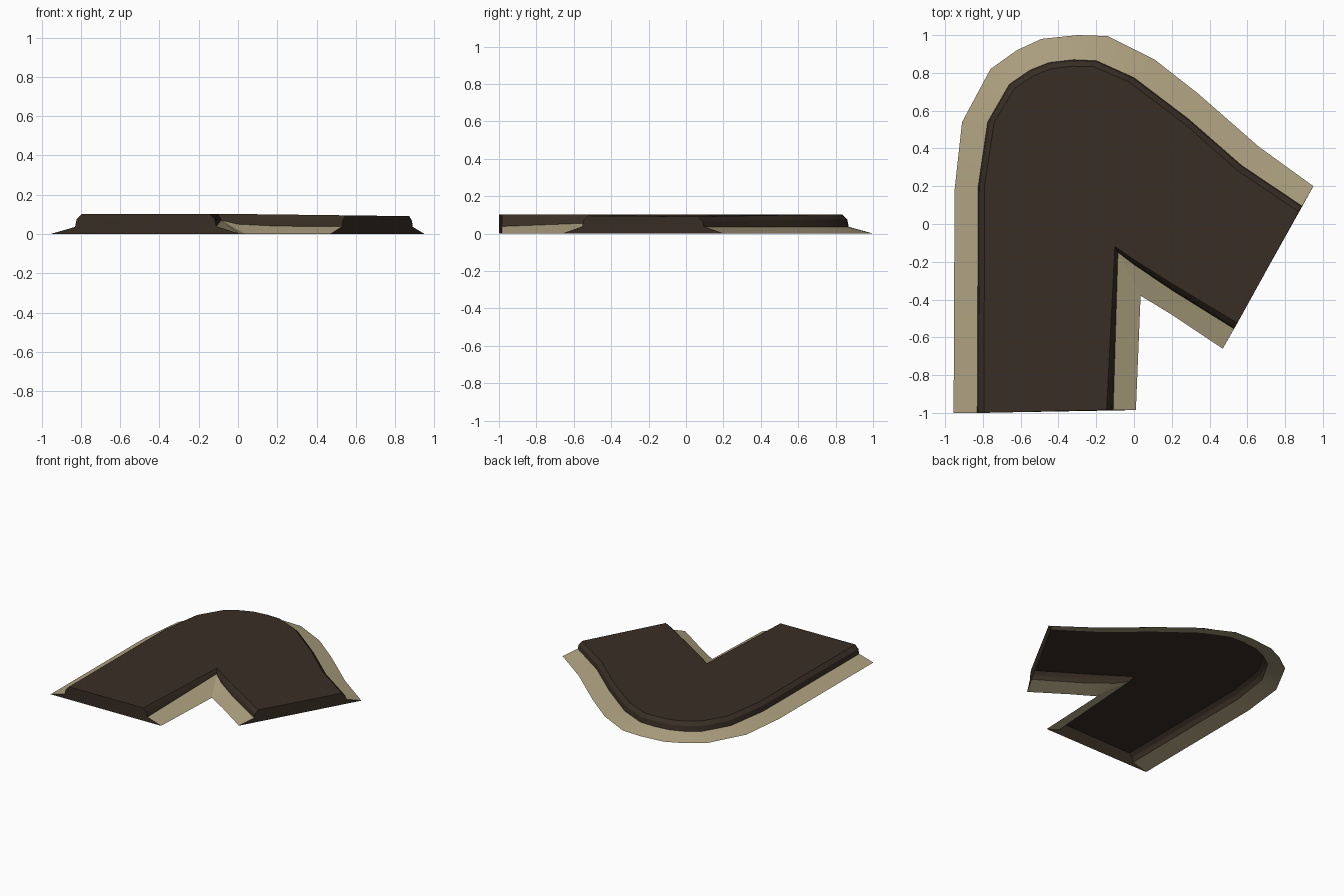
import bpy, bmesh
from mathutils import Vector

if "Cube" in bpy.data.objects:
    bpy.data.objects.remove(bpy.data.objects["Cube"])

# Plan outlines of the bend: foot of the verge, and edge of the tarmac
outer_foot = [(-.955, -1), (-.95, .18), (-.91, .54), (-.76, .82), (-.62, .92), (-.49, .98),
              (-.30, 1), (-.14, .995), (.11, .87), (.34, .69), (.66, .41), (.95, .2)]
outer_edge = [(-.83, -1), (-.825, .2), (-.775, .54), (-.66, .74), (-.55, .815), (-.45, .855),
              (-.32, .87), (-.20, .865), (0, .775), (.29, .555), (.57, .31), (.89, .095)]
inner_foot = [(.01, -.985), (.035, -.38), (.06, -.395), (.2, -.48), (.47, -.66)]
inner_edge = [(-.11, -.985), (-.085, -.15), (0, -.215), (.2, -.35), (.53, -.555)]
outer_rise = [.036] * 12
inner_rise = [.038, .07, .05, .04, .038]


def material(name, colour):
    m = bpy.data.materials.new(name)
    m.diffuse_color = (*colour, 1)
    m.use_nodes = True
    m.node_tree.nodes["Principled BSDF"].inputs["Base Color"].default_value = m.diffuse_color
    return m


def drop(x):
    """The surface dips slightly toward the right-hand end."""
    return 1 - .11 * min(1, max(0, x / .87))


def rings(foot, edge, rise):
    """Foot, kerb base, kerb shoulder and top rows for one side of the road."""
    rows = [[], [], [], []]
    for f, e, h in zip(foot, edge, rise):
        f, e = Vector(f), Vector(e)
        d = (e - f).normalized()
        top = .102 * drop(e.x)
        for row, p, z in zip(rows, (f, e, e + d * .008, e + d * .035),
                             (0, h, max(.075 * drop(e.x), h + .008), top)):
            row.append(Vector((p.x, p.y, z)))
    return rows


def build(name, faces, mat):
    bm = bmesh.new()
    for pts in faces:
        bm.faces.new([bm.verts.new(p) for p in pts])
    bmesh.ops.remove_doubles(bm, verts=bm.verts, dist=1e-5)
    bmesh.ops.recalc_face_normals(bm, faces=bm.faces)
    if sum(f.normal.z * f.calc_area() for f in bm.faces) < 0:
        bmesh.ops.reverse_faces(bm, faces=bm.faces)
    bmesh.ops.triangulate(bm, faces=[f for f in bm.faces if len(f.verts) > 4])
    me = bpy.data.meshes.new(name)
    bm.to_mesh(me)
    bm.free()
    me.materials.append(mat)
    ob = bpy.data.objects.new(name, me)
    bpy.context.collection.objects.link(ob)
    bpy.context.view_layer.objects.active = ob
    ob.select_set(True)
    bpy.ops.object.shade_smooth_by_angle(angle=.5)
    ob.select_set(False)


def strip(a, b):
    return [(a[i], a[i + 1], b[i + 1], b[i]) for i in range(len(a) - 1)]


tarmac = material("dark tarmac", (.040, .027, .018))
sand = material("sandy verge", (.42, .355, .215))
outer = rings(outer_foot, outer_edge, outer_rise)
inner = rings(inner_foot, inner_edge, inner_rise)

# Sloping verges on both sides
build("outer_verge", strip(outer[0], outer[1]), sand)
build("inner_verge", strip(inner[0], inner[1]), sand)

# Road slab: rounded kerbs, flat top and the two cut ends, open underneath
slab = [outer[3] + inner[3][::-1]]
for side in (outer, inner):
    slab += strip(side[1], side[2]) + strip(side[2], side[3])
for end in (0, -1):
    slab.append([r[end] for r in outer] + [r[end] for r in inner[::-1]])
build("road", slab, tarmac)
